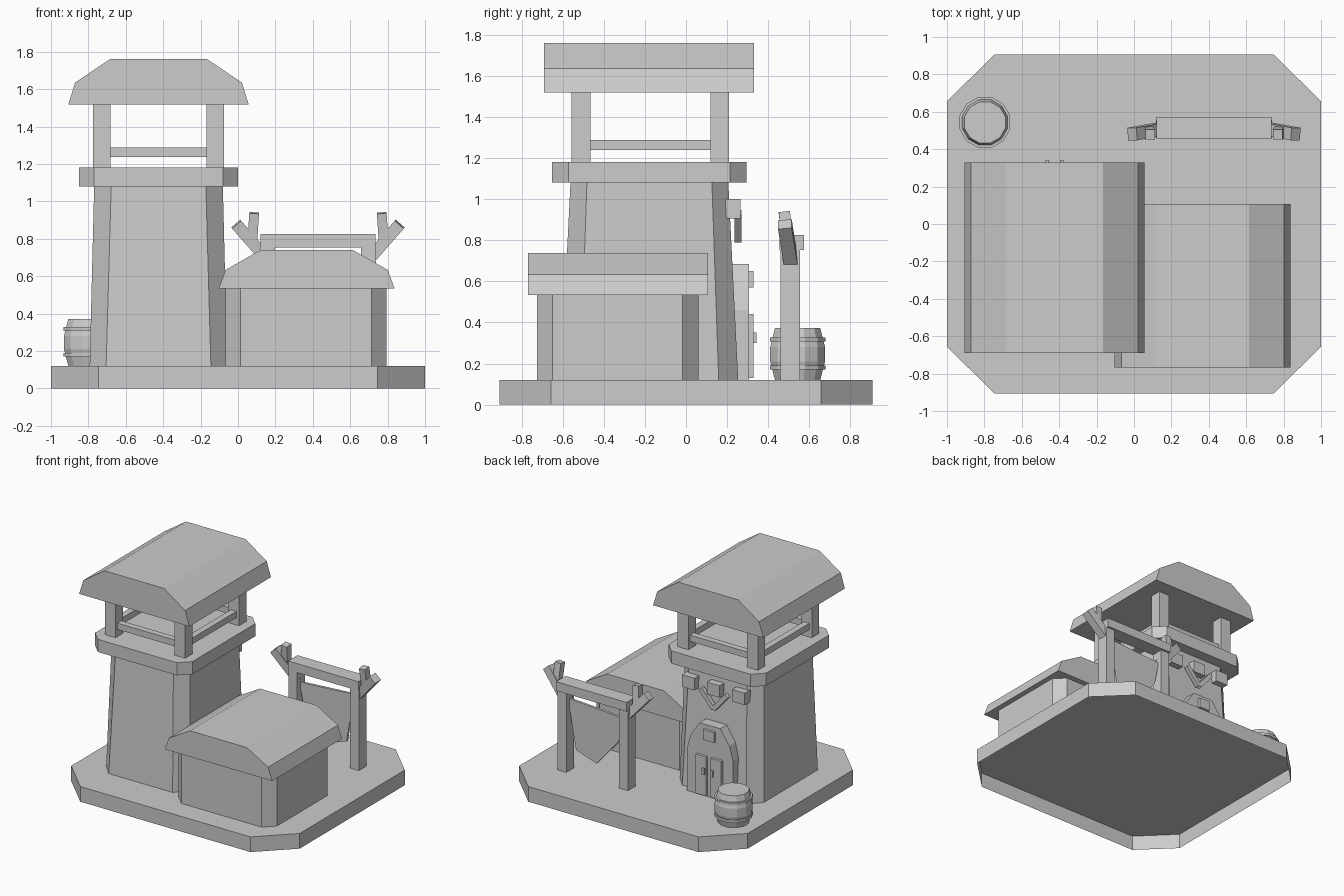
import bpy, bmesh, math
from mathutils import Vector

cube = bpy.data.objects.get("Cube")
if cube:
    bpy.data.objects.remove(cube, do_unlink=True)

GREY = (0.604, 0.604, 0.604, 1)
mat = bpy.data.materials.new("plain grey")
mat.use_nodes = True
mat.diffuse_color = GREY
mat.node_tree.nodes["Principled BSDF"].inputs["Base Color"].default_value = GREY


def loft(name, *rings, bottom=True):
    """Join equal-sized rings of points into a solid, or a shell open below."""
    bm = bmesh.new()
    rows = [[bm.verts.new(p) for p in ring] for ring in rings]
    n = len(rows[0])
    for a, b in zip(rows, rows[1:]):
        for i in range(n):
            j = (i + 1) % n
            bm.faces.new((a[i], a[j], b[j], b[i]))
    if bottom:
        bm.faces.new(rows[0][::-1])
    bm.faces.new(rows[-1])
    bmesh.ops.recalc_face_normals(bm, faces=bm.faces)
    mesh = bpy.data.meshes.new(name)
    bm.to_mesh(mesh)
    bm.free()
    mesh.materials.append(mat)
    obj = bpy.data.objects.new(name, mesh)
    bpy.context.collection.objects.link(obj)
    return obj


def chamfered(cx, cy, hx, hy, c, d, z):
    """Rectangle with cut corners at height z."""
    pts = [(hx, hy - d), (hx - c, hy), (c - hx, hy), (-hx, hy - d),
           (-hx, d - hy), (c - hx, -hy), (hx - c, -hy), (hx, d - hy)]
    return [(cx + x, cy + y, z) for x, y in pts]


def extrude_y(name, profile, y0, y1):
    return loft(name, *[[(x, y, z) for x, z in profile] for y in (y0, y1)])


def box(name, x0, x1, y0, y1, z0, z1):
    return extrude_y(name, [(x0, z0), (x1, z0), (x1, z1), (x0, z1)], y0, y1)


def beam(name, a, b, w, depth):
    """Square-cut bar from a to b, w wide across, depth thick along y."""
    a, b = Vector(a), Vector(b)
    side = (b - a).cross(Vector((0, 1, 0))).normalized() * w / 2
    thick = (b - a).cross(side).normalized() * depth / 2
    corners = [side + thick, side - thick, -side - thick, thick - side]
    return loft(name, *[[p + c for c in corners] for p in (a, b)])


def roof(name, cx, z, half, rise, y0, y1):
    profile = [(half, 0), (half - 0.036, rise[0]), (half - 0.222, rise[1])]
    pts = [(cx + x, z + h) for x, h in profile]
    pts += [(cx - x, z + h) for x, h in reversed(profile)]
    return extrude_y(name, pts, y0, y1)


# Ground slab, open underneath
loft("base", chamfered(0, 0, 1, 0.907, 0.255, 0.25, 0),
     chamfered(0, 0, 1, 0.907, 0.255, 0.25, 0.12), bottom=False)

# Watchtower
TX, TY = -0.425, -0.178
loft("tower_wall", chamfered(TX, TY, 0.368, 0.432, 0.088, 0.095, 0.12),
     chamfered(TX, TY, 0.344, 0.384, 0.091, 0.08, 1.08))
loft("tower_collar", chamfered(TX, TY, 0.426, 0.473, 0.08, 0.08, 1.08),
     chamfered(TX, TY, 0.426, 0.473, 0.08, 0.08, 1.18))
PX, PY = 0.304, 0.337
for sx in (-1, 1):
    for sy in (-1, 1):
        x, y = TX + sx * PX, TY + 0.005 + sy * PY
        box("tower_post", x - 0.047, x + 0.047, y - 0.046, y + 0.046, 1.18, 1.52)
for s in (-1, 1):
    x, y = TX + s * PX, TY + 0.005 + s * PY
    box("tower_side_rail", x - 0.025, x + 0.025, TY - PY, TY + PY, 1.238, 1.288)
    box("tower_cross_rail", TX - PX, TX + PX, y - 0.025, y + 0.025, 1.238, 1.288)
roof("tower_roof", TX, 1.518, 0.482, (0.117, 0.242), -0.69, 0.33)

# Side house
loft("house_wall", chamfered(0.364, -0.333, 0.43, 0.393, 0.08, 0.077, 0.12),
     chamfered(0.364, -0.333, 0.43, 0.393, 0.08, 0.077, 0.54))
roof("house_roof", 0.367, 0.534, 0.47, (0.099, 0.205), -0.768, 0.106)

# Arched doorway on the back of the tower
arch = [(0.2, 0.12), (0.2, 0.46), (0.17, 0.57), (0.09, 0.685)]
arch += [(-x, z) for x, z in reversed(arch)]
extrude_y("door_surround", [(TX + x, z) for x, z in arch], 0.18, 0.307)
box("door_plaque", TX - 0.048, TX + 0.048, 0.3, 0.328, 0.57, 0.65)
for s in (-1, 1):
    x = TX + s * 0.066
    box("door_leaf", x - 0.046, x + 0.046, 0.3, 0.328, 0.13, 0.44)
    h = TX + s * 0.038
    box("door_handle", h - 0.009, h + 0.009, 0.325, 0.343, 0.3, 0.35)

# Blocks and chevron above the door
for i in (-1, 0, 1):
    x = TX + i * 0.22
    box("wall_block", x - 0.055, x + 0.055, 0.18, 0.266, 0.905, 1.0)
for s in (-1, 1):
    beam("chevron_arm", (TX, 0.253, 0.8), (TX + s * 0.115, 0.253, 0.935), 0.035, 0.032)

# Gate frame with forked ends
GX, GY = 0.4275, 0.508
box("gate_beam", GX - 0.308, GX + 0.308, 0.455, 0.573, 0.753, 0.825)
for s in (-1, 1):
    x = GX + s * 0.27
    box("gate_post", x - 0.039, x + 0.039, 0.46, 0.555, 0.12, 0.757)
    beam("gate_horn", (GX + s * 0.255, 0.514, 0.67), (GX + s * 0.437, 0.481, 0.878), 0.064, 0.067)
    beam("gate_prong", (GX + s * 0.35, 0.495, 0.8), (GX + s * 0.341, 0.478, 0.938), 0.052, 0.055)

# Ragged hanging cloth
cloth = [(0.67, 0.69), (0.6, 0.3), (0.42, 0.24), (0.23, 0.46), (0.19, 0.66)]
extrude_y("hanging_cloth", cloth, GY - 0.01, GY + 0.01)


# Barrel
def circle(r, z):
    return [(-0.797 + r * math.cos(math.tau * i / 12 + math.pi / 12),
             0.543 + r * math.sin(math.tau * i / 12 + math.pi / 12), z)
            for i in range(12)]


loft("barrel", circle(0.114, 0.12), circle(0.138, 0.21),
     circle(0.138, 0.28), circle(0.114, 0.372))
for z in (0.17, 0.307):
    loft("barrel_hoop", circle(0.14, z), circle(0.14, z + 0.02))
